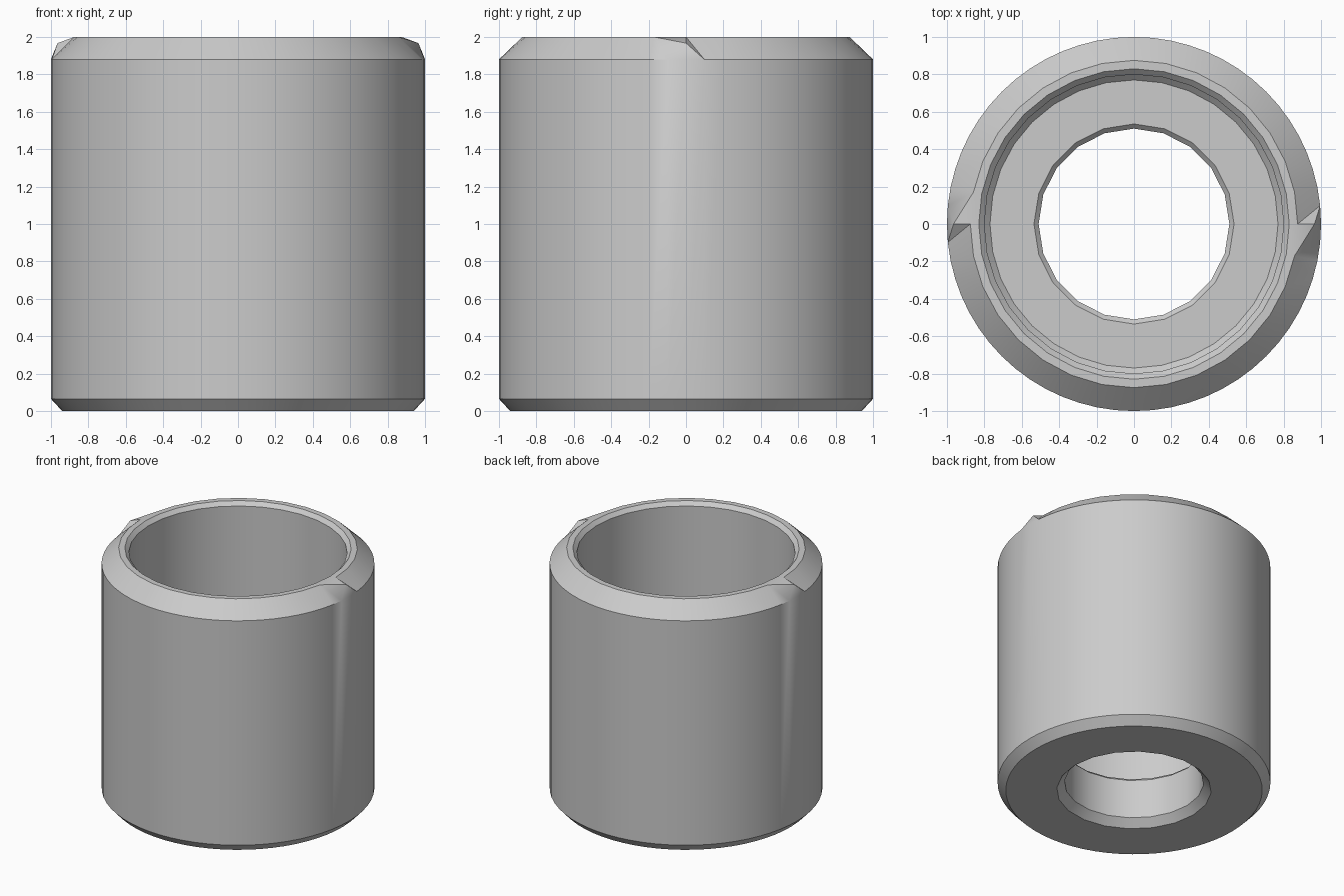
import bpy
import bmesh
from math import cos, sin, pi, radians

cube = bpy.data.objects.get("Cube")
if cube:
    bpy.data.objects.remove(cube, do_unlink=True)

steel = bpy.data.materials.new("grey steel")
steel.use_nodes = True
colour = (0.6, 0.6, 0.6, 1)
steel.diffuse_color = colour
steel.node_tree.nodes["Principled BSDF"].inputs["Base Color"].default_value = colour

bm = bmesh.new()


def ring(radius, z, sides):
    return [bm.verts.new((radius * cos(2 * pi * i / sides),
                          radius * sin(2 * pi * i / sides), z)) for i in range(sides)]


def bridge(a, b):
    """Join two rings that may differ in their number of sides."""
    na, nb = len(a), len(b)
    i = j = 0
    while i < na or j < nb:
        next_a, next_b = (i + 1) * nb, (j + 1) * na
        face = [a[i % na], b[j % nb]]
        step_a, step_b = next_a <= next_b, next_b <= next_a
        if step_b:
            j += 1
            face.append(b[j % nb])
        if step_a:
            i += 1
            face.append(a[i % na])
        bm.faces.new(face)


# Closed cross-section: radius, height, sides
profile = [
    (1.00, 0.065, 64), (1.00, 1.88, 64),      # outer wall
    (0.875, 2.00, 32), (0.83, 2.00, 32),      # rim
    (0.80, 1.97, 32), (0.80, 0.43, 32),       # wide bore
    (0.77, 0.40, 32), (0.535, 0.40, 20),      # bore floor
    (0.51, 0.375, 20), (0.51, 0.06, 20),      # through hole
    (0.567, 0.00, 20), (0.94, 0.00, 64),      # underside
]
rings = [ring(*p) for p in profile]
for k, lower in enumerate(rings):
    bridge(lower, rings[(k + 1) % len(rings)])

# Small raised nicks on the top chamfer, at both sides
for fraction in (0, 0.5):
    outer = rings[1][int(64 * fraction)]
    inner = rings[2][int(32 * fraction)]
    edge = bm.edges.get((outer, inner))
    nick = bmesh.utils.edge_split(edge, outer, 0.5)[1]
    nick.co = (0.965 * cos(2 * pi * fraction), 0, 1.967)
    for face in list(nick.link_faces):
        sides = [e for e in face.edges if nick not in e.verts]
        bm.faces.remove(face)
        for e in sides:
            bm.faces.new((nick, *e.verts))

bmesh.ops.recalc_face_normals(bm, faces=bm.faces)
mesh = bpy.data.meshes.new("bushing")
bm.to_mesh(mesh)
bm.free()
mesh.materials.append(steel)
bushing = bpy.data.objects.new("bushing", mesh)
bpy.context.collection.objects.link(bushing)

bpy.ops.object.select_all(action="DESELECT")
bushing.select_set(True)
bpy.context.view_layer.objects.active = bushing
bpy.ops.object.shade_smooth_by_angle(angle=radians(30))
